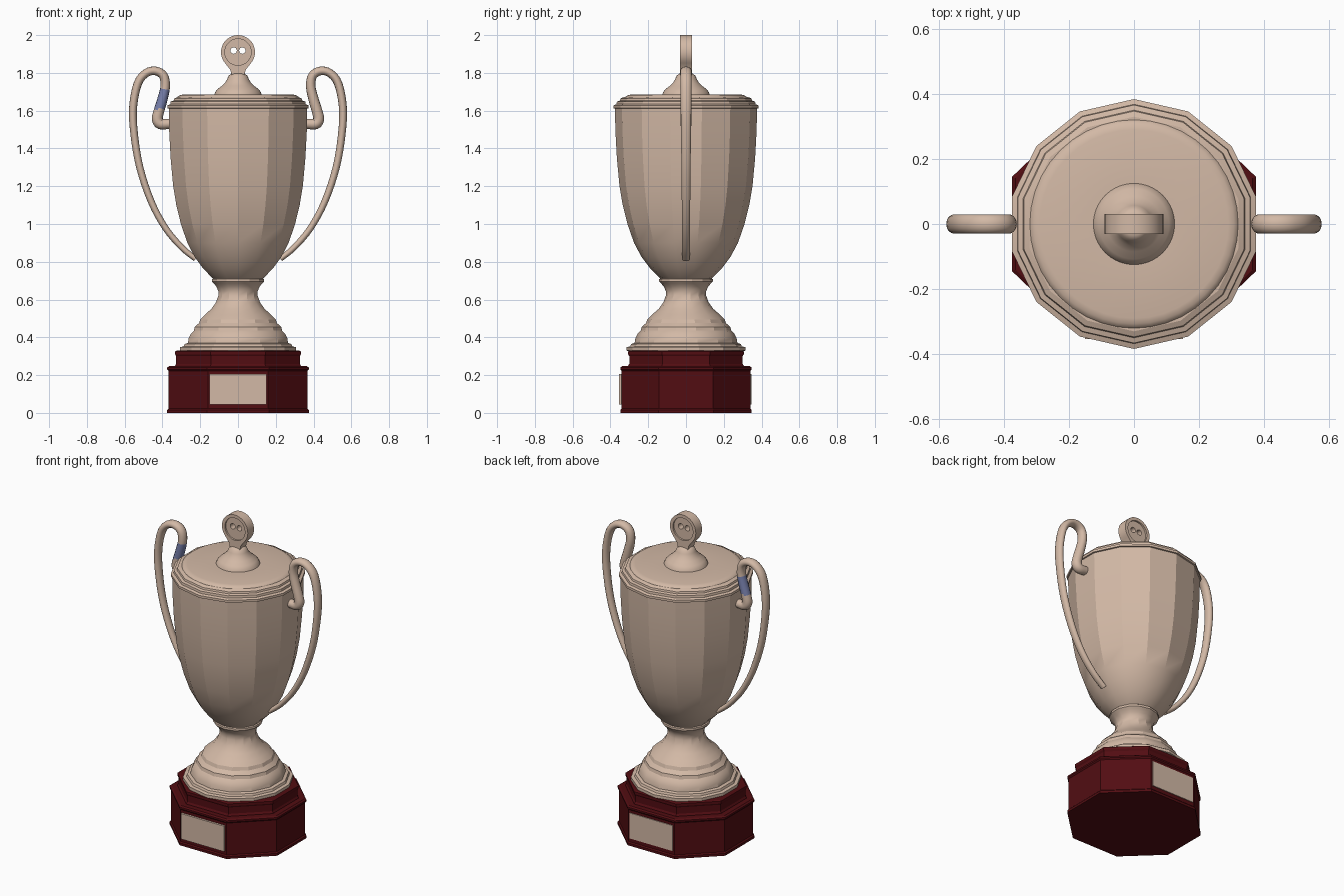
import bpy, bmesh, math
from mathutils import Vector

if "Cube" in bpy.data.objects:
    bpy.data.objects.remove(bpy.data.objects["Cube"])


def material(name, rgb):
    m = bpy.data.materials.new(name)
    m.diffuse_color = (*rgb, 1)
    m.use_nodes = True
    m.node_tree.nodes["Principled BSDF"].inputs["Base Color"].default_value = m.diffuse_color
    return m


TAN = material("warm_tan", (0.65, 0.485, 0.38))
RED = material("dark_red", (0.085, 0.004, 0.006))
BLUE = material("slate_blue", (0.19, 0.22, 0.42))


def finish(name, bm, mats, angle):
    bmesh.ops.recalc_face_normals(bm, faces=bm.faces)
    me = bpy.data.meshes.new(name)
    bm.to_mesh(me)
    bm.free()
    for m in mats:
        me.materials.append(m)
    me.shade_smooth()
    me.set_sharp_from_angle(angle=math.radians(angle))
    ob = bpy.data.objects.new(name, me)
    bpy.context.collection.objects.link(ob)
    return ob


def skin(bm, rings):
    """Bridge equal-sized rings of points and cap both ends."""
    loops = [[bm.verts.new(p) for p in r] for r in rings]
    n = len(loops[0])
    for a, b in zip(loops, loops[1:]):
        for i in range(n):
            j = (i + 1) % n
            bm.faces.new((a[i], a[j], b[j], b[i]))
    bm.faces.new(loops[0][::-1])
    bm.faces.new(loops[-1])


def lathe(name, profile, sides, angle):
    bm = bmesh.new()
    turn = [math.pi / 2 + 2 * math.pi * i / sides for i in range(sides)]
    skin(bm, [[(r * math.cos(t), r * math.sin(t), z) for t in turn]
              for r, z in profile])
    return finish(name, bm, [TAN], angle)


def octagon_block(name, profile):
    """Stretched octagon; profile gives (inset, z)."""
    bm = bmesh.new()
    rings = []
    for d, z in profile:
        x, y, cx, cy = 0.375 - d, 0.348 - d, 0.163 - d * .42, 0.145 - d * .42
        rings.append([(x, -cy, z), (x, cy, z), (cx, y, z), (-cx, y, z),
                      (-x, cy, z), (-x, -cy, z), (-cx, -y, z), (cx, -y, z)])
    skin(bm, rings)
    return finish(name, bm, [RED], 20)


# Plinth
octagon_block("plinth_lower", [(0, 0), (0, .015), (.007, .022), (.007, .222),
                               (0, .23), (0, .24), (.01, .247)])
octagon_block("plinth_upper", [(.042, .24), (.042, .25), (.048, .26),
                               (.048, .30), (.042, .31), (.042, .325), (.05, .33)])

# Plaques on the front and back of the plinth
for name, y, t in (("plaque_front", -.345, .009), ("plaque_back", .341, .005)):
    bm = bmesh.new()
    bmesh.ops.create_cube(bm, size=1)
    for v in bm.verts:
        v.co = (v.co.x * .30, y + v.co.y * 2 * t, .125 + v.co.z * .16)
    finish(name, bm, [TAN], 20)

# Stepped foot and stem
lathe("foot", [(.30, .325), (.315, .33), (.315, .348), (.295, .352), (.29, .365),
               (.272, .37), (.268, .395), (.255, .42), (.24, .435), (.235, .455),
               (.212, .475), (.205, .495), (.18, .52), (.145, .55), (.12, .585),
               (.107, .62), (.107, .645), (.118, .67), (.132, .685),
               (.142, .695), (.142, .708), (.13, .715)], 14, 24)

# Bowl
lathe("bowl", [(.125, .705), (.14, .715), (.19, .765), (.235, .825), (.275, .9),
               (.31, 1.0), (.335, 1.1), (.352, 1.2), (.366, 1.35),
               (.374, 1.5), (.376, 1.62)], 14, 24)

# Lid with stepped rim and flared knob stem
lathe("lid_rim", [(.37, 1.61), (.384, 1.613), (.384, 1.628), (.368, 1.634),
                  (.366, 1.648), (.35, 1.653), (.347, 1.664), (.33, 1.672)], 14, 24)
lathe("lid_top", [(.325, 1.66), (.32, 1.673), (.307, 1.682), (.29, 1.686),
                  (.125, 1.686), (.12, 1.70), (.108, 1.714), (.085, 1.732),
                  (.067, 1.75), (.057, 1.768), (.05, 1.785), (.035, 1.797)], 40, 40)


# Finial: flat teardrop frame around a recessed disc with two round holes
def circle(cx, cy, r, n=28):
    return [(cx + r * math.cos(2 * math.pi * i / n),
             cy + r * math.sin(2 * math.pi * i / n)) for i in range(n)]


def plate(name, outlines, half):
    cu = bpy.data.curves.new(name, "CURVE")
    cu.dimensions = "2D"
    cu.fill_mode = "BOTH"
    cu.extrude = half
    for pts in outlines:
        sp = cu.splines.new("POLY")
        sp.points.add(len(pts) - 1)
        for p, (x, y) in zip(sp.points, pts):
            p.co = (x, y, 0, 1)
        sp.use_cyclic_u = True
    cu.materials.append(TAN)
    ob = bpy.data.objects.new(name, cu)
    ob.rotation_euler.x = math.pi / 2
    bpy.context.collection.objects.link(ob)
    bpy.ops.object.select_all(action="DESELECT")
    ob.select_set(True)
    bpy.context.view_layer.objects.active = ob
    bpy.ops.object.convert(target="MESH")
    me = bpy.context.object.data
    me.shade_smooth()
    me.set_sharp_from_angle(angle=math.radians(30))


arc = [math.radians(-40 + 260 * i / 26) for i in range(27)]
teardrop = [(.09 * math.cos(a), 1.91 + .09 * math.sin(a)) for a in arc]
teardrop += [(-.04, 1.815), (-.032, 1.78), (.032, 1.78), (.04, 1.815)]
plate("finial_frame", [teardrop, circle(0, 1.91, .07)], .031)
plate("finial_disc", [circle(0, 1.91, .073), circle(-.023, 1.918, .017, 16),
                      circle(.023, 1.918, .017, 16)], .02)

# Handles: tapered tube along a scroll path, (x, z, in-plane radius, y radius)
PATH = [(.225, .815, .014, .02), (.30, .878, .016, .021), (.385, .98, .017, .022),
        (.46, 1.12, .018, .023), (.52, 1.30, .019, .025), (.55, 1.48, .02, .027),
        (.555, 1.62, .021, .029), (.53, 1.745, .022, .03), (.485, 1.80, .022, .03),
        (.435, 1.81, .023, .03), (.395, 1.785, .024, .03), (.385, 1.73, .025, .03),
        (.40, 1.66, .027, .03), (.418, 1.60, .028, .03), (.427, 1.555, .029, .03),
        (.41, 1.53, .029, .03), (.365, 1.53, .026, .028)]


def smooth_path(pts, steps):
    pts = [Vector(p) for p in pts]
    pts = [2 * pts[0] - pts[1]] + pts + [2 * pts[-1] - pts[-2]]
    out = []
    for a, b, c, d in zip(pts, pts[1:], pts[2:], pts[3:]):
        for k in range(steps):
            t = k / steps
            out.append(.5 * (2 * b + (c - a) * t + (2 * a - 5 * b + 4 * c - d) * t * t
                             + (3 * b - a - 3 * c + d) * t ** 3))
    return out + [pts[-2]]


def handle(name, side):
    path = smooth_path(PATH, 4)
    rings = []
    for i, p in enumerate(path):
        t = path[min(i + 1, len(path) - 1)] - path[max(i - 1, 0)]
        n = Vector((-t[1], t[0])).normalized()
        ring = []
        for k in range(14):
            a = 2 * math.pi * k / 14
            u = p[2] * math.cos(a)
            ring.append((side * (p[0] + n.x * u), p[3] * math.sin(a), p[1] + n.y * u))
        rings.append(ring)
    bm = bmesh.new()
    skin(bm, rings)
    # Blue band on the inner curl of the left handle only
    for f in bm.faces:
        c = f.calc_center_median()
        if side < 0 and c.x > -.47 and 1.61 < c.z < 1.71:
            f.material_index = 1
    finish(name, bm, [TAN, BLUE], 40)


handle("handle_left", -1)
handle("handle_right", 1)
